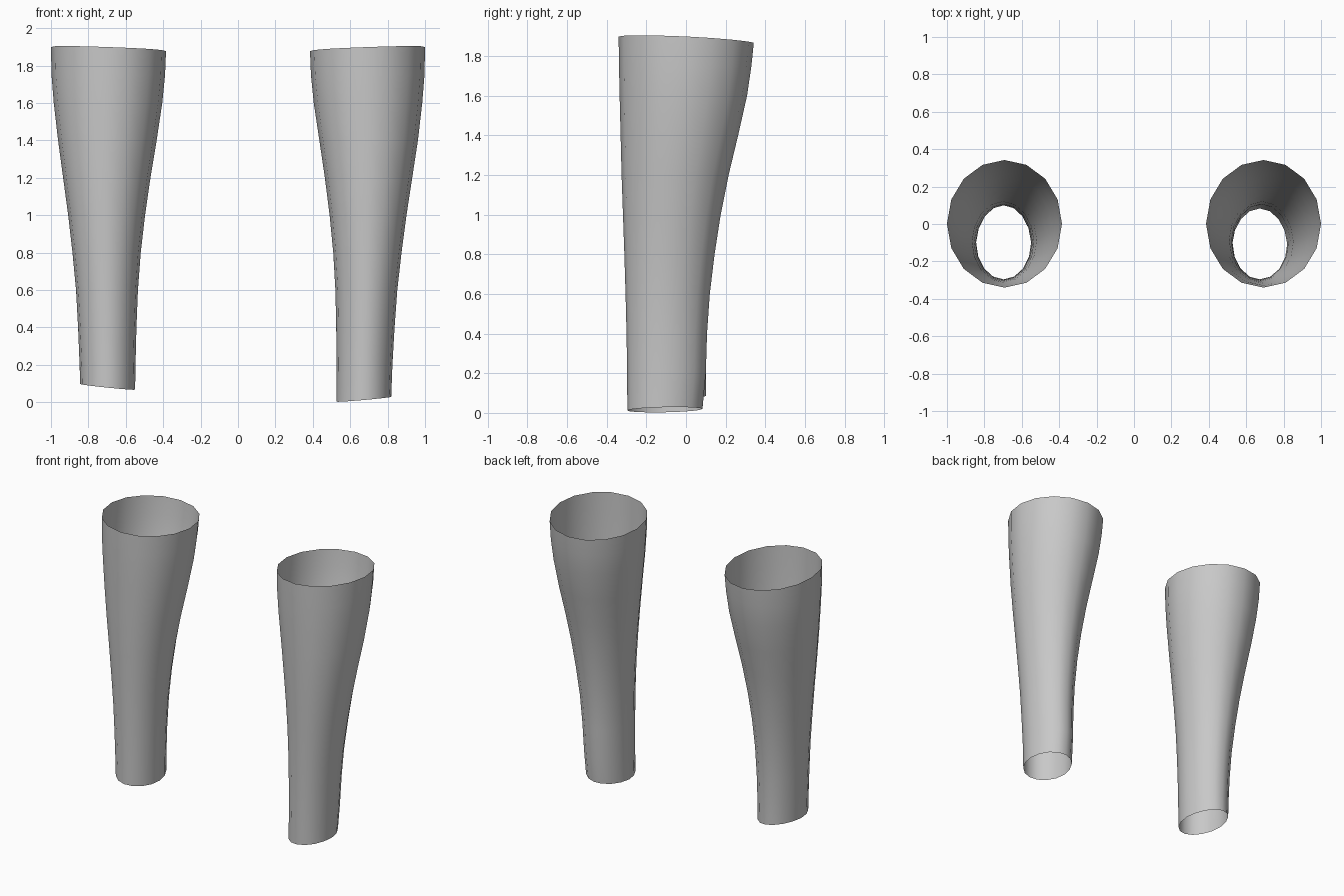
import bpy, bmesh, math

if "Cube" in bpy.data.objects:
    bpy.data.objects.remove(bpy.data.objects["Cube"])

SIDES = 16

# One flat grey for both tubes
grey = bpy.data.materials.new("light_grey")
grey.diffuse_color = (0.58, 0.58, 0.58, 1)
grey.use_nodes = True
grey.node_tree.nodes["Principled BSDF"].inputs["Base Color"].default_value = grey.diffuse_color

# Section profile: height, outer x, inner x, front y, back y
PROFILE = [
    (1.888, 1.000, 0.385, -0.340, 0.342),
    (1.75, 0.997, 0.390, -0.338, 0.330),
    (1.60, 0.985, 0.405, -0.335, 0.308),
    (1.40, 0.962, 0.435, -0.330, 0.263),
    (1.20, 0.935, 0.468, -0.325, 0.215),
    (1.00, 0.908, 0.497, -0.318, 0.175),
    (0.80, 0.885, 0.520, -0.311, 0.144),
    (0.60, 0.866, 0.535, -0.305, 0.120),
    (0.40, 0.855, 0.543, -0.300, 0.106),
    (0.20, 0.847, 0.548, -0.297, 0.100),
]


def tube(name, side, hem, hem_tilt, hem_back, lean):
    """Open tapered sleeve; lean moves the lower end inward."""
    bm = bmesh.new()
    rows = PROFILE + [(hem, 0.844, 0.550, -0.296, hem_back)]
    rings = []
    for i, (z, outer, inner, front, back) in enumerate(rows):
        shift = lean * max(0, 1 - z / 1.4)
        cx, rx = (outer + inner) / 2 - shift, (outer - inner) / 2
        cy, ry = (front + back) / 2, (back - front) / 2
        ring = []
        for k in range(SIDES):
            a = 2 * math.pi * k / SIDES
            u, v = math.cos(a), math.sin(a)
            dz = 0
            if i == 0:                       # sloping top rim
                dz = 0.011 * u - 0.016 * v - 0.005 * v * v
            elif i == len(rows) - 1:         # slanted lower hem
                dz = hem_tilt * u + 0.004 * v
            # lower sections are slightly egg shaped, narrower at the back
            egg = 1 - 0.06 * max(0, v) * (1 - z / 1.9)
            ring.append(bm.verts.new((side * (cx + rx * u * egg), cy + ry * v, z + dz)))
        rings.append(ring)
    for a, b in zip(rings, rings[1:]):
        for k in range(SIDES):
            n = (k + 1) % SIDES
            bm.faces.new((a[k], b[k], b[n], a[n]) if side > 0 else (a[n], b[n], b[k], a[k]))
    bm.normal_update()
    me = bpy.data.meshes.new(name)
    bm.to_mesh(me)
    bm.free()
    me.materials.append(grey)
    for p in me.polygons:
        p.use_smooth = True
    ob = bpy.data.objects.new(name, me)
    bpy.context.collection.objects.link(ob)
    return ob


# Left sleeve is a little shorter than the right one
tube("left_sleeve", -1, 0.082, 0.015, 0.100, 0.0)
tube("right_sleeve", 1, 0.016, 0.013, 0.083, 0.025)
